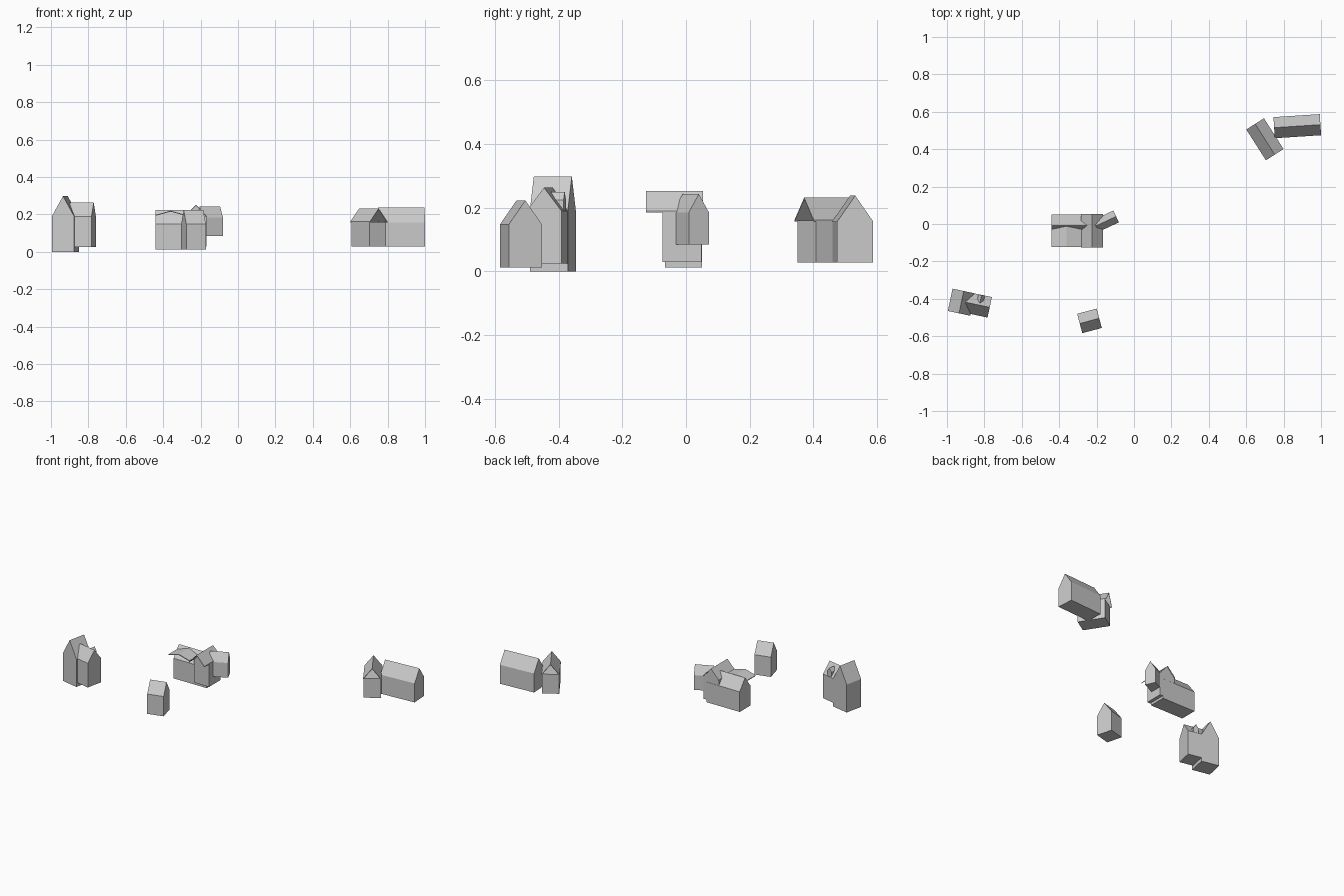
import bpy, bmesh, math
from mathutils import Matrix

cube = bpy.data.objects.get("Cube")
if cube:
    bpy.data.objects.remove(cube)

grey = bpy.data.materials.new("plain_grey")
grey.use_nodes = True
colour = (0.6, 0.6, 0.6, 1)
grey.diffuse_color = colour
grey.node_tree.nodes["Principled BSDF"].inputs["Base Color"].default_value = colour


def extrude_profile(name, profile, length, x, y, turn):
    """Extrude a (width, height) outline along its own ridge, then turn and place it."""
    bm = bmesh.new()
    ends = [[bm.verts.new((s * length / 2, w, z)) for w, z in profile] for s in (-1, 1)]
    bm.faces.new(ends[0])
    bm.faces.new(ends[1][::-1])
    n = len(profile)
    for i in range(n):
        j = (i + 1) % n
        bm.faces.new((ends[0][i], ends[1][i], ends[1][j], ends[0][j]))
    bmesh.ops.recalc_face_normals(bm, faces=bm.faces)
    bm.transform(Matrix.Translation((x, y, 0)) @ Matrix.Rotation(math.radians(turn), 4, 'Z'))
    mesh = bpy.data.meshes.new(name)
    bm.to_mesh(mesh)
    bm.free()
    mesh.materials.append(grey)
    obj = bpy.data.objects.new(name, mesh)
    bpy.context.collection.objects.link(obj)
    return obj


def house(name, x, y, turn, length, width, base, eave, ridge):
    """Solid gabled house, ridge along its length."""
    h = width / 2
    extrude_profile(name, [(-h, base), (h, base), (h, eave), (0, ridge), (-h, eave)],
                    length, x, y, turn)


def roof(name, x, y, turn, length, width, eave, ridge, thick=0.005):
    """Thin folded roof sheet with open ends."""
    h = width / 2
    extrude_profile(name, [(-h, eave), (0, ridge), (h, eave), (h, eave - thick),
                           (0, ridge - thick), (-h, eave - thick)], length, x, y, turn)


def block(name, x, y, turn, length, width, base, top):
    h = width / 2
    extrude_profile(name, [(-h, base), (h, base), (h, top), (-h, top)], length, x, y, turn)


# Western pair: tall house, lower wing and its dormer
house("tall_house", -0.923, -0.418, 78, 0.122, 0.122, 0.0, 0.19, 0.298)
house("tall_house_wing", -0.835, -0.432, -12, 0.13, 0.112, 0.025, 0.19, 0.263)
house("wing_dormer", -0.82, -0.405, 78, 0.05, 0.035, 0.19, 0.225, 0.25)

# Small detached house
house("small_house", -0.238, -0.518, 15, 0.108, 0.107, 0.013, 0.148, 0.223)

# Central group: long house, cross wing with a deep porch roof, angled annex
house("long_house", -0.315, -0.008, 0, 0.25, 0.115, 0.013, 0.15, 0.225)
house("cross_wing", -0.225, -0.012, 90, 0.122, 0.115, 0.03, 0.185, 0.247)
roof("cross_wing_roof", -0.225, -0.036, 90, 0.178, 0.118, 0.19, 0.252)
roof("porch_roof", -0.36, -0.065, 90, 0.115, 0.16, 0.198, 0.22)
house("angled_annex", -0.15, 0.015, 25, 0.12, 0.07, 0.085, 0.185, 0.243)

# Eastern pair: barn and shed with an open-ended roof
house("barn", 0.873, 0.523, 3.7, 0.248, 0.113, 0.028, 0.157, 0.238)
block("shed_walls", 0.70, 0.453, -57.5, 0.175, 0.107, 0.028, 0.16)
roof("shed_roof", 0.70, 0.453, -57.5, 0.195, 0.112, 0.162, 0.232)
